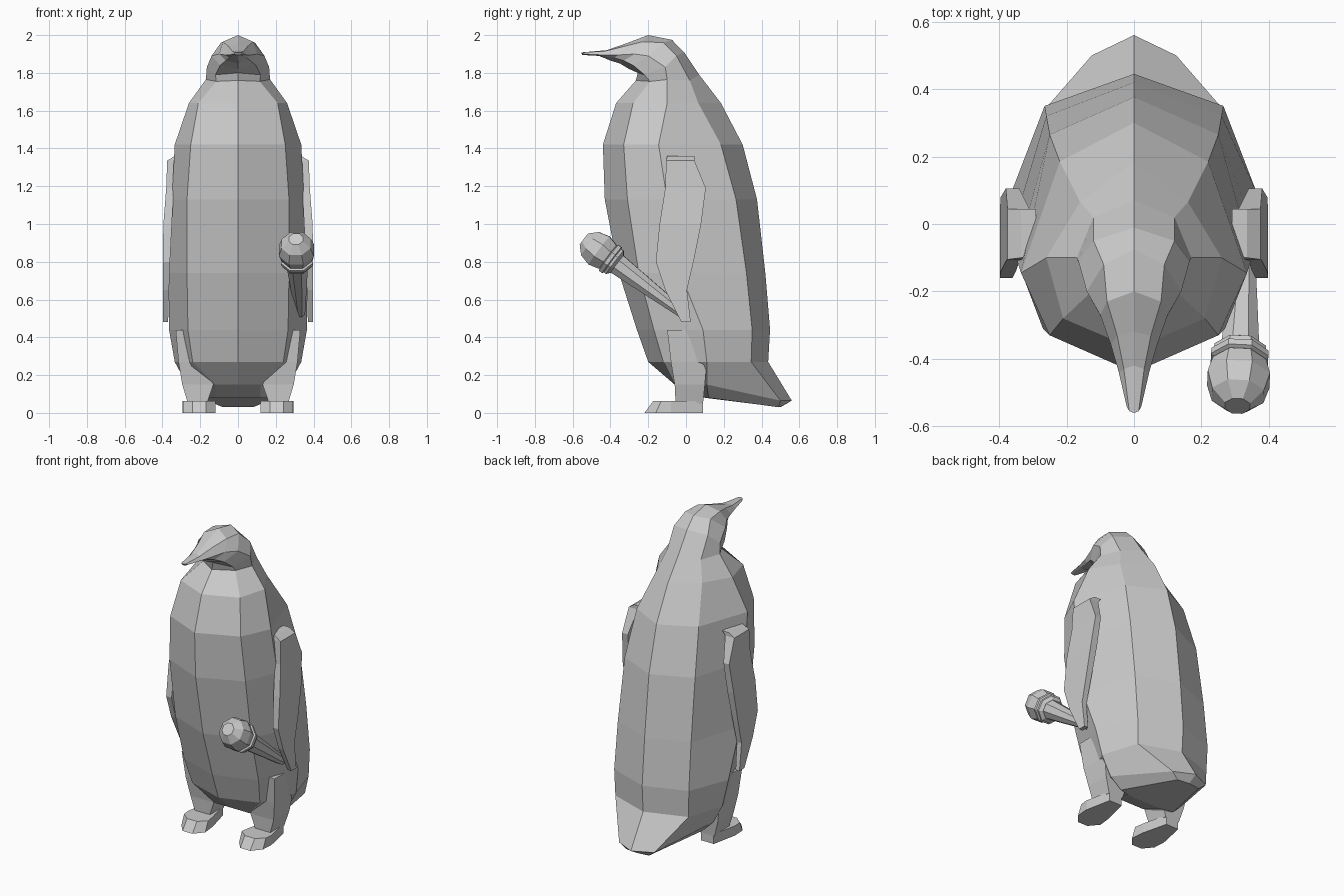
import bpy, bmesh, math
from mathutils import Vector

if "Cube" in bpy.data.objects:
    bpy.data.objects.remove(bpy.data.objects["Cube"])

grey = bpy.data.materials.new("plain grey")
grey.use_nodes = True
COLOUR = (0.6, 0.6, 0.6, 1)
grey.diffuse_color = COLOUR
grey.node_tree.nodes["Principled BSDF"].inputs["Base Color"].default_value = COLOUR


def loft(name, rings):
    """Skin a list of equal-length closed rings and cap both ends."""
    bm = bmesh.new()
    loops = [[bm.verts.new(p) for p in ring] for ring in rings]
    count = len(loops[0])
    for a, b in zip(loops, loops[1:]):
        for i in range(count):
            j = (i + 1) % count
            bm.faces.new((a[i], a[j], b[j], b[i]))
    bm.faces.new(loops[0])
    bm.faces.new(loops[-1])
    bmesh.ops.recalc_face_normals(bm, faces=bm.faces)
    mesh = bpy.data.meshes.new(name)
    bm.to_mesh(mesh)
    bm.free()
    mesh.materials.append(grey)
    obj = bpy.data.objects.new(name, mesh)
    bpy.context.collection.objects.link(obj)
    return obj


def mirrored(points):
    """Complete a half ring (front centre to back centre) across x = 0."""
    return points + [(-x, y, z) for x, y, z in reversed(points[1:-1])]


def pair(name, rings):
    """Loft a part on the left and its mirror image on the right."""
    loft("left_" + name, rings)
    loft("right_" + name, [[(-x, y, z) for x, y, z in r] for r in rings])


# Underside and tail: front centre, front corner, side, back corner, back centre
base_rings = [
    [(0, .1, .08), (.12, .1, .08), (.2, .12, .08), (.08, .49, .03), (0, .5, .03)],
    [(0, -.06, .15), (.12, -.06, .15), (.27, .11, .15), (.125, .5, .065), (0, .56, .065)],
]

# Torso levels: z, front y, corner x y, side x y, back corner x y, back y
torso = [
    (.27, -.2, .24, -.12, .335, .11, .26, .345, .435),
    (.44, -.26, .265, -.17, .365, .09, .265, .35, .445),
    (.74, -.355, .27, -.25, .365, -.03, .26, .32, .42),
    (1.13, -.43, .27, -.31, .35, -.1, .25, .265, .376),
    (1.42, -.44, .25, -.33, .335, -.145, .22, .185, .3),
    (1.64, -.37, .21, -.28, .26, -.1, .16, .065, .185),
]
torso_rings = [[(0, f, z), (cx, cy, z), (sx, sy, z), (bx, by, z), (0, b, z)]
               for z, f, cx, cy, sx, sy, bx, by, b in torso]

# Neck, head and beak, curving forward to the tip
head_rings = [
    [(0, -.265, 1.76), (.115, -.19, 1.755), (.17, -.1, 1.765), (.12, .02, 1.76), (0, .07, 1.79)],
    [(0, -.255, 1.8), (.12, -.22, 1.79), (.165, -.11, 1.83), (.12, -.05, 1.89), (0, -.01, 1.91)],
    [(0, -.3, 1.82), (.095, -.28, 1.84), (.14, -.2, 1.89), (.09, -.12, 1.96), (0, -.075, 1.975)],
    [(0, -.35, 1.85), (.065, -.33, 1.865), (.1, -.27, 1.9), (.08, -.23, 1.965), (0, -.2, 2)],
    [(0, -.4, 1.865), (.045, -.38, 1.88), (.068, -.36, 1.895), (.05, -.33, 1.94), (0, -.32, 1.955)],
    [(0, -.46, 1.89), (.03, -.45, 1.89), (.045, -.44, 1.895), (.03, -.43, 1.915), (0, -.42, 1.92)],
    [(0, -.55, 1.895), (.012, -.55, 1.896), (.022, -.54, 1.9), (.014, -.555, 1.908), (0, -.56, 1.908)],
]
loft("body", [mirrored(r) for r in base_rings + torso_rings + head_rings])


# Legs: tapering blocks from the flank to the foot
def block(z, x0, x1, y0, y1):
    return [(x0, y0, z), (x1, y0, z), (x1, y1, z), (x0, y1, z)]


pair("leg", [block(.44, .2, .33, -.1, .09), block(.27, .18, .315, -.08, .11),
             block(.15, .13, .295, -.06, .1), block(.05, .165, .265, -.055, .09)])

# Feet: flat chamfered pads with a sloped toe
foot = [(.17, .09), (.26, .09), (.295, -.08), (.29, -.16),
        (.24, -.22), (.17, -.22), (.12, -.16), (.13, -.07)]
pair("foot", [[(x, y, 0) for x, y in foot],
              [(x, y if y > -.1 else y * .7 - .02, .062) for x, y in foot]])

# Flippers: thin tapering paddles, thickest at the middle, bent in at the shoulder
flipper = [  # z, front y, back y, inner x, outer x
    (1.36, -.1, .045, .29, .335),
    (1.335, -.105, .045, .31, .375),
    (1.19, -.11, .105, .34, .38),
    (1, -.14, .08, .35, .395),
    (.8, -.16, .04, .36, .398),
    (.65, -.11, .005, .365, .398),
    (.48, -.025, .025, .37, .397),
]
pair("flipper", [block(z, xi, xo, y0, y1) for z, y0, y1, xi, xo in flipper])

# Microphone: faceted ball, collar and handle turned about a tilted axis
start = Vector((.31, -.46, .86))
axis = (Vector((.33, -.03, .535)) - start).normalized()
side = axis.cross(Vector((0, 0, 1))).normalized()
up = side.cross(axis)


def turned(name, profile, sides=8):
    rings = []
    for along, radius in profile:
        angles = [math.tau * (k + .5) / sides for k in range(sides)]
        rings.append([start + axis * along + (side * math.cos(a) + up * math.sin(a)) * radius
                      for a in angles])
    loft(name, rings)


turned("microphone_head", [(-.1, .04), (-.06, .083), (0, .1), (.055, .085), (.07, .07)])
turned("microphone_collar", [(.06, .08), (.065, .092), (.085, .092), (.09, .083),
                             (.105, .083), (.12, .062)])
turned("microphone_handle", [(.1, .062), (.3, .047), (.55, .027)])
